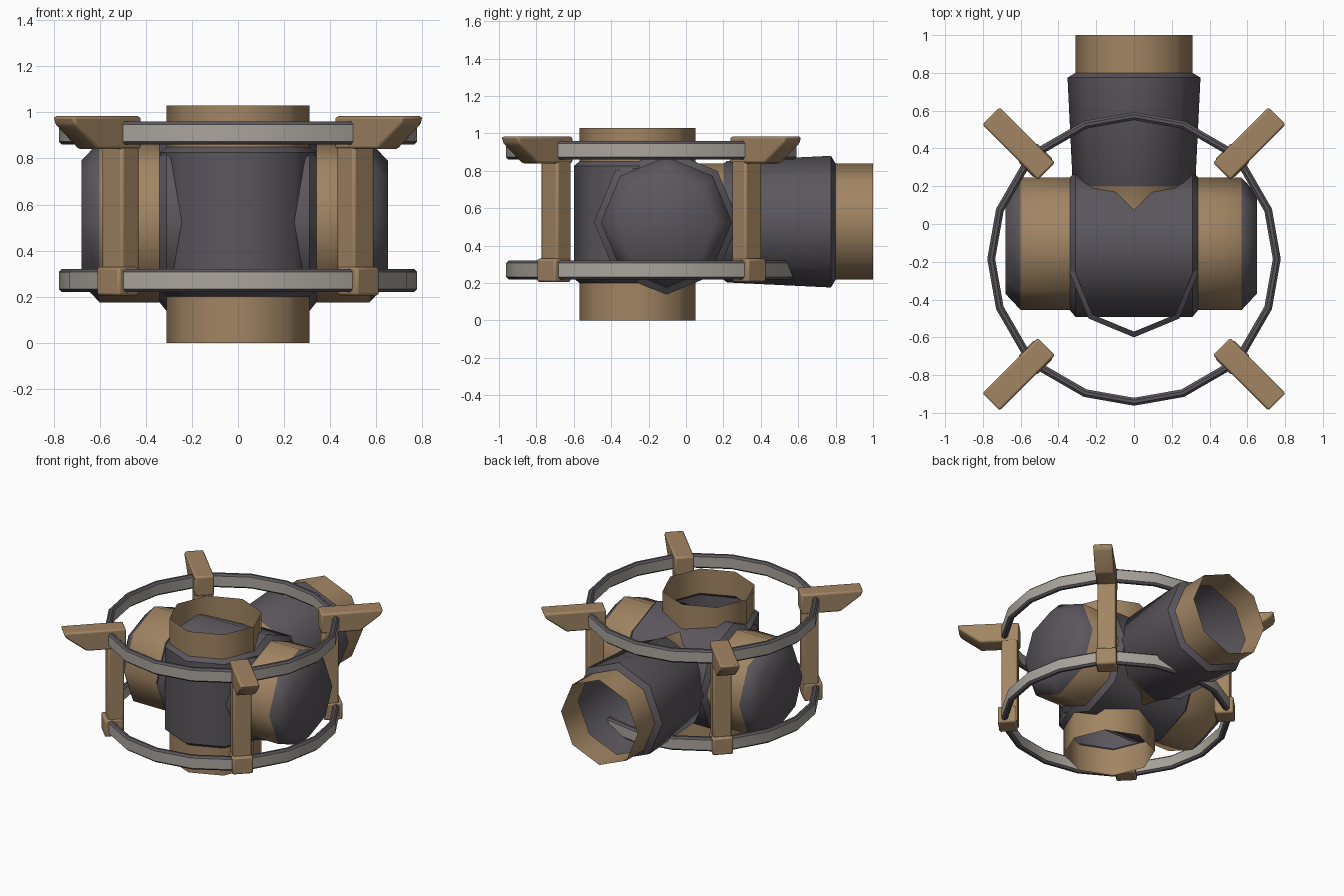
import bpy, bmesh, math
from mathutils import Matrix, Vector

if "Cube" in bpy.data.objects:
    bpy.data.objects.remove(bpy.data.objects["Cube"])


def material(name, rgb):
    m = bpy.data.materials.new(name)
    m.diffuse_color = (*rgb, 1)
    m.use_nodes = True
    m.node_tree.nodes["Principled BSDF"].inputs["Base Color"].default_value = m.diffuse_color
    return m


MATS = [material("tan_metal", (0.36, 0.235, 0.125)),
        material("dark_grey", (0.105, 0.095, 0.11)),
        material("light_grey", (0.40, 0.375, 0.335))]
TAN, DARK, LIGHT = 0, 1, 2


def finish(name, bm, angle=46, bevel=0):
    me = bpy.data.meshes.new(name)
    bm.to_mesh(me)
    bm.free()
    for m in MATS:
        me.materials.append(m)
    ob = bpy.data.objects.new(name, me)
    bpy.context.collection.objects.link(ob)
    me.shade_smooth()
    me.set_sharp_from_angle(angle=math.radians(angle))
    if bevel:
        b = ob.modifiers.new("bevel", 'BEVEL')
        b.width = bevel
        b.segments = 2
    return ob


def pipe(name, profile, frame, capped=False):
    """Eight-sided pipe; profile is (distance along axis, radius, colour up to next point)."""
    bm = bmesh.new()
    rings = []
    for t, r, _ in profile:
        rings.append([bm.verts.new(frame @ Vector((r * math.cos(k * math.pi / 4),
                                                   r * math.sin(k * math.pi / 4), t)))
                      for k in range(8)])
    for i in range(len(rings) - 1):
        a, b = rings[i], rings[i + 1]
        for k in range(8):
            n = (k + 1) % 8
            bm.faces.new((a[k], a[n], b[n], b[k])).material_index = profile[i][2]
    if capped:
        bm.faces.new(rings[0][::-1]).material_index = DARK
        bm.faces.new(rings[-1]).material_index = DARK
    return finish(name, bm)


# Junction of three pipes, open tan ends and dark collars
pipe("vertical_pipe",
     [(0, .31, TAN), (.20, .31, DARK), (.225, .34, DARK), (.825, .34, DARK),
      (.85, .31, TAN), (1.03, .31, TAN)],
     Matrix.Translation((0, -.26, 0)))
pipe("cross_pipe",
     [(-.68, .265, DARK), (-.60, .35, TAN), (-.34, .35, DARK), (-.31, .387, DARK),
      (.31, .387, DARK), (.34, .35, TAN), (.57, .35, DARK), (.65, .265, DARK)],
     Matrix.Translation((0, -.105, .525)) @ Matrix.Rotation(math.pi / 2, 4, 'Y'), capped=True)
pipe("rear_pipe",
     [(.0, .31, TAN), (.20, .31, DARK), (.22, .325, DARK), (.775, .352, DARK),
      (.80, .31, TAN), (1.0, .31, TAN)],
     Matrix.Translation((0, 0, .528)) @ Matrix.Rotation(-math.pi / 2, 4, 'X'))

CENTRE = Matrix.Translation((0, -.185, 0))


# Guard rails: four arcs at each height, light faces with dark edges
def rail(name, heading, z):
    r0, r1, h, c = .735, .777, .05, .013
    sec = [(r1, -h + c), (r1, h - c), (r1 - c, h), (r0 + c, h),
           (r0, h - c), (r0, -h + c), (r0 + c, -h), (r1 - c, -h)]
    bm = bmesh.new()
    rows = []
    for s in range(5):
        a = math.radians(heading - 40 + 20 * s)
        rows.append([bm.verts.new(CENTRE @ Vector((r * math.cos(a), r * math.sin(a), z + dz)))
                     for r, dz in sec])
    for a, b in zip(rows, rows[1:]):
        for k in range(8):
            n = (k + 1) % 8
            f = bm.faces.new((a[k], b[k], b[n], a[n]))
            f.material_index = LIGHT if k in (0, 4) else DARK
    for end in (rows[0], rows[-1][::-1]):
        bm.faces.new(end).material_index = DARK
    bmesh.ops.recalc_face_normals(bm, faces=bm.faces)
    return finish(name, bm, 30)


for label, z in (("lower", .27), ("upper", .91)):
    for side, heading in (("right", 0), ("back", 90), ("left", 180), ("front", 270)):
        rail(f"{label}_{side}_rail", heading, z)


# Posts: a side profile (radius, height) extruded across its width
def slab(name, outline, width, heading):
    rot = CENTRE @ Matrix.Rotation(math.radians(heading), 4, 'Z')
    bm = bmesh.new()
    a, b = ([bm.verts.new(rot @ Vector((r, s * width / 2, z))) for r, z in outline]
            for s in (-1, 1))
    bm.faces.new(a)
    bm.faces.new(b[::-1])
    for k in range(len(a)):
        n = (k + 1) % len(a)
        bm.faces.new((a[k], b[k], b[n], a[n]))
    bmesh.ops.recalc_face_normals(bm, faces=bm.faces)
    return finish(name, bm, 40, bevel=.012)


def box(r0, r1, z0, z1):
    return [(r0, z0), (r1, z0), (r1, z1), (r0, z1)]


for corner, heading in (("back_right", 45), ("back_left", 135),
                        ("front_left", 225), ("front_right", 315)):
    slab(corner + "_post", box(.667, .775, .22, .86), .125, heading)
    slab(corner + "_foot", box(.675, .80, .205, .33), .14, heading)
    slab(corner + "_arm", [(.656, .84), (.92, .84), (1.06, .945), (1.075, .983), (.656, .983)],
         .13, heading)
